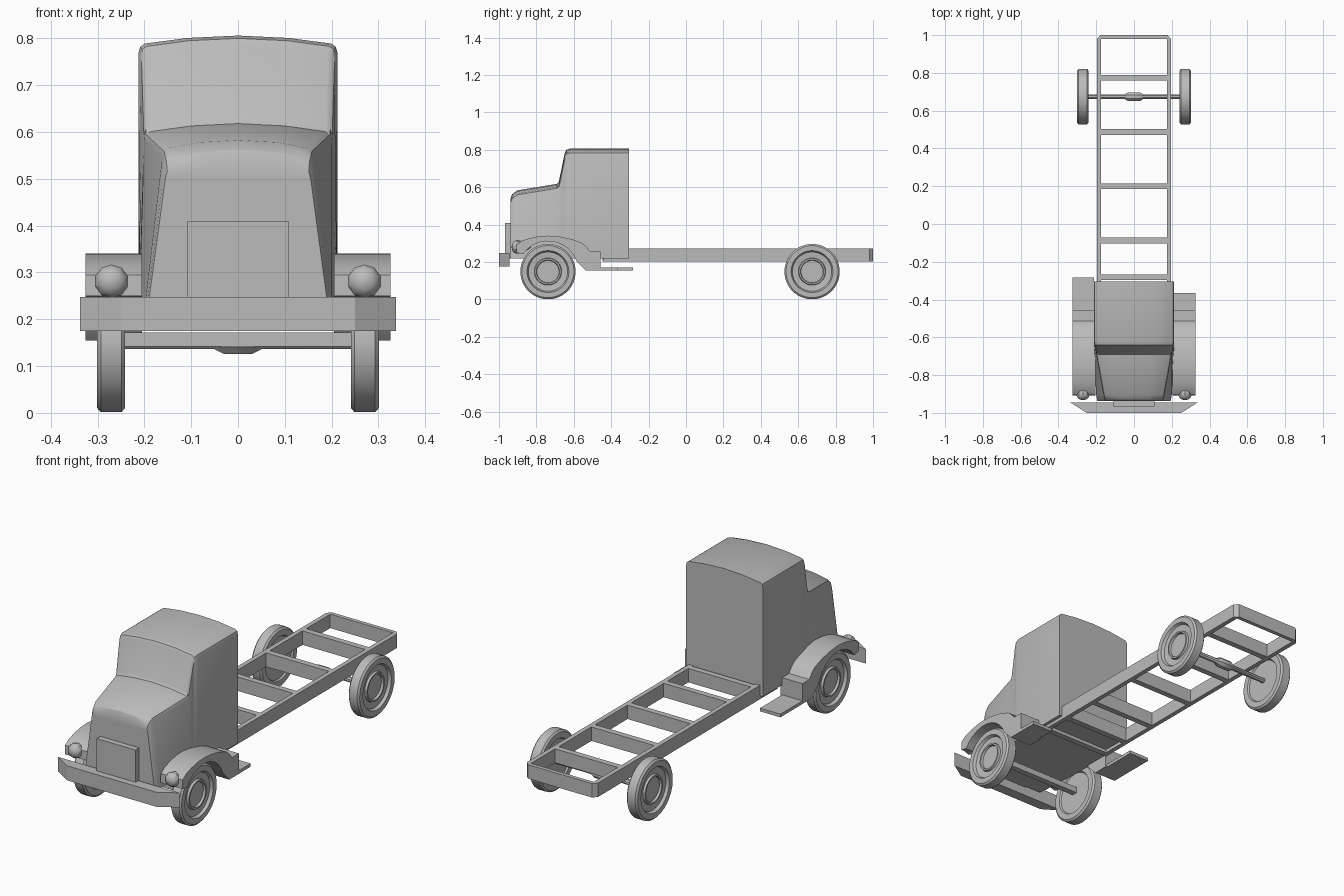
import bpy, bmesh, math
from mathutils import Matrix

cube = bpy.data.objects.get("Cube")
if cube:
    bpy.data.objects.remove(cube, do_unlink=True)

grey = bpy.data.materials.new("plain grey")
grey.use_nodes = True
COLOUR = (0.5, 0.5, 0.5, 1)
grey.diffuse_color = COLOUR
grey.node_tree.nodes["Principled BSDF"].inputs["Base Color"].default_value = COLOUR


def finish(name, bm, smooth=30):
    bmesh.ops.recalc_face_normals(bm, faces=bm.faces)
    mesh = bpy.data.meshes.new(name)
    bm.to_mesh(mesh)
    bm.free()
    mesh.materials.append(grey)
    obj = bpy.data.objects.new(name, mesh)
    bpy.context.collection.objects.link(obj)
    if smooth:
        bpy.ops.object.select_all(action='DESELECT')
        obj.select_set(True)
        bpy.context.view_layer.objects.active = obj
        bpy.ops.object.shade_smooth_by_angle(angle=math.radians(smooth))
    return obj


def add_box(bm, x0, x1, y0, y1, z0, z1):
    m = Matrix.Translation(((x0 + x1) / 2, (y0 + y1) / 2, (z0 + z1) / 2))
    m = m @ Matrix.Diagonal((x1 - x0, y1 - y0, z1 - z0, 1))
    bmesh.ops.create_cube(bm, size=1, matrix=m)


def box(name, *dims):
    bm = bmesh.new()
    add_box(bm, *dims)
    return finish(name, bm, 0)


def loft(bm, rings, closed=False):
    """Skin rings of points; cap both ends unless closed."""
    loops = [[bm.verts.new(p) for p in ring] for ring in rings]
    n = len(loops[0])
    pairs = list(zip(loops, loops[1:])) + ([(loops[-1], loops[0])] if closed else [])
    for a, b in pairs:
        for i in range(n):
            j = (i + 1) % n
            bm.faces.new((a[i], a[j], b[j], b[i]))
    if not closed:
        bm.faces.new(loops[0])
        bm.faces.new(loops[-1])


def lathe(name, profile, axis, centre, sides, smooth=30):
    """Turn (radius, offset) pairs about the x or y axis."""
    bm = bmesh.new()
    rings = []
    for r, d in profile:
        ring = []
        for i in range(sides):
            t = math.tau * (i + 0.5) / sides
            u, v = r * math.cos(t), r * math.sin(t)
            p = (d, u, v) if axis == 'x' else (u, d, v)
            ring.append([a + b for a, b in zip(p, centre)])
        rings.append(ring)
    loft(bm, rings)
    return finish(name, bm, smooth)


# Cab and bonnet: cross-sections from nose to back wall
BASE = 0.22
sections = [  # y, half width at base, at shoulder, crown height
    (-0.938, 0.193, 0.155, 0.540),
    (-0.930, 0.196, 0.157, 0.562),
    (-0.904, 0.200, 0.162, 0.583),
    (-0.690, 0.212, 0.200, 0.618),
    (-0.680, 0.212, 0.201, 0.630),
    (-0.648, 0.212, 0.206, 0.785),
    (-0.640, 0.212, 0.209, 0.800),
    (-0.622, 0.213, 0.213, 0.806),
    (-0.305, 0.213, 0.213, 0.806),
]
rings = []
for y, wb, wt, top in sections:
    half = [(wb, BASE), (wt, top - 0.038), (wt - 0.004, top - 0.024),
            (wt - 0.014, top - 0.017), (wt * 0.5, top - 0.005)]
    ring = half + [(0, top)] + [(-x, z) for x, z in reversed(half)]
    rings.append([(x, y, z) for x, z in ring])
bm = bmesh.new()
loft(bm, rings)
finish("cab", bm)

box("grille_plate", -0.108, 0.108, -0.967, -0.93, BASE, 0.41)

# Bumper with swept-back ends
plan = [(-0.25, -1.0), (0.25, -1.0), (0.337, -0.945), (-0.337, -0.945)]
bm = bmesh.new()
loft(bm, [[(x, y, z) for x, y in plan] for z in (0.175, 0.248)])
finish("bumper", bm, 0)

# Ladder frame: rails, rungs and a rear beam with clipped corners
bm = bmesh.new()
LOW, HIGH = 0.203, 0.273
for s in (-1, 1):
    add_box(bm, *sorted((s * 0.174, s * 0.197)), -0.445, 0.98, LOW, HIGH)
for y in (0.775, 0.487, 0.2, -0.087, -0.282, -0.432):
    add_box(bm, -0.174, 0.174, y - 0.015, y + 0.015, LOW, HIGH)
tail = [(-0.197, 0.98), (0.197, 0.98), (0.178, 1.0), (-0.178, 1.0)]
loft(bm, [[(x, y, z) for x, y in tail] for z in (LOW, HIGH)])
finish("chassis_frame", bm, 0)

# Fender side outline as (y, z)
outer = [(-0.907, 0.25), (-0.905, 0.295), (-0.875, 0.315), (-0.834, 0.328),
         (-0.785, 0.338), (-0.735, 0.341), (-0.675, 0.336), (-0.61, 0.322),
         (-0.555, 0.302), (-0.53, 0.28), (-0.513, 0.257), (-0.458, 0.257),
         (-0.458, 0.155), (-0.535, 0.155)]
FRONT_Y, REAR_Y, AXLE_Z = -0.738, 0.674, 0.149
inner = [(FRONT_Y + 0.163 * math.cos(t), AXLE_Z + 0.163 * math.sin(t))
         for t in (math.radians(20 + 12.5 * i) for i in range(11))]
outline = outer + inner

tyre = [(0.002, -0.022), (0.105, -0.022), (0.11, -0.03), (0.139, -0.03),
        (0.148, -0.022), (0.148, 0.022), (0.139, 0.03), (0.112, 0.03),
        (0.105, 0.016), (0.073, 0.012), (0.07, 0.023), (0.062, 0.023),
        (0.059, 0.012), (0.002, 0.012)]
lamp = [(0.003, -0.932), (0.018, -0.929), (0.029, -0.921), (0.036, -0.908),
        (0.036, -0.895), (0.027, -0.868), (0.014, -0.842), (0.003, -0.83)]

for side, s, step_end in (("left", 1, -0.365), ("right", -1, -0.283)):
    bm = bmesh.new()
    loft(bm, [[(s * x, y, z) for y, z in outline] for x in (0.205, 0.326)])
    finish(side + "_fender", bm)
    box(side + "_step", *sorted((s * 0.213, s * 0.326)), -0.46, step_end, 0.155, 0.171)
    lathe(side + "_headlight", lamp, 'y', (s * 0.27, 0, 0.281), 10)
    for end, y in (("front", FRONT_Y), ("rear", REAR_Y)):
        lathe(f"{end}_{side}_wheel", [(r, s * d) for r, d in tyre], 'x',
              (s * 0.271, y, AXLE_Z), 40)

# Axles
box("front_axle", -0.245, 0.245, FRONT_Y - 0.015, FRONT_Y + 0.015, 0.142, 0.172)
half = [(0.013, 0.25), (0.013, 0.052), (0.025, 0.03)]
axle = [(r, -d) for r, d in half] + list(reversed(half))
lathe("rear_axle", axle, 'x', (0, REAR_Y, AXLE_Z), 8)
